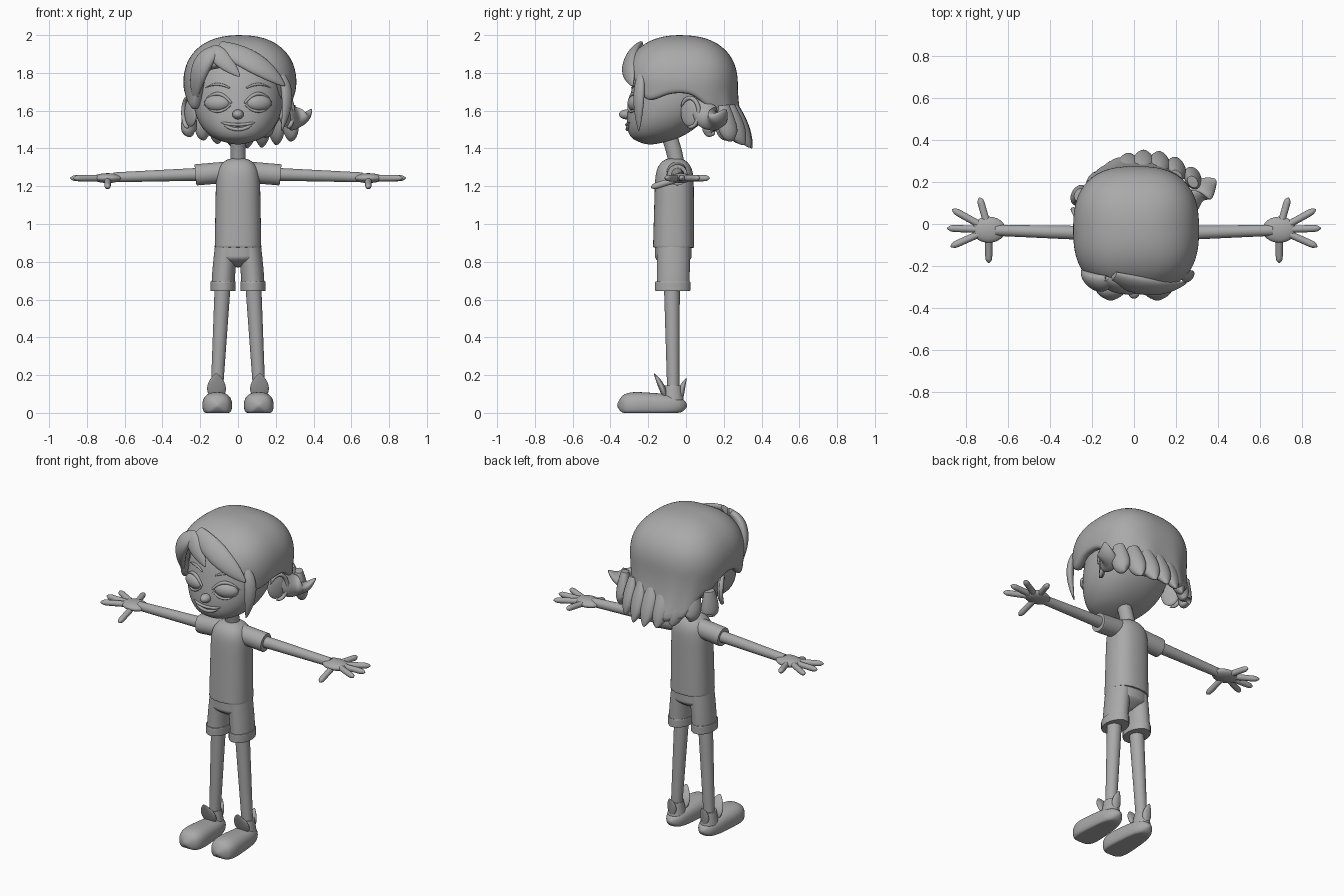
import bpy, bmesh
from math import sin, cos, pi, radians, degrees, copysign
from mathutils import Vector

if "Cube" in bpy.data.objects:
    bpy.data.objects.remove(bpy.data.objects["Cube"], do_unlink=True)

GREY = (.4, .4, .4, 1)
clay = bpy.data.materials.new("clay_grey")
clay.use_nodes = True
clay.diffuse_color = GREY
clay.node_tree.nodes["Principled BSDF"].inputs["Base Color"].default_value = GREY

X, Y, Z = Vector((1, 0, 0)), Vector((0, 1, 0)), Vector((0, 0, 1))
SCALP_CENTRE = Vector((0, 0, 1.7))
ROUND = 2.2


# Profile rules: scale of the cross-section along a part
def straight(t):
    return 1


def taper(amount):
    return lambda t: 1 - amount * t


def leaf(t):
    return max(0, sin(pi * (.15 + .85 * t))) ** .7


def capsule(t):
    return (1 - abs(2 * t - 1) ** 8) ** .5


def egg(t):
    return max(0, 1 - abs(2 * t - 1) ** ROUND) ** (1 / ROUND)


def power(value, exponent):
    return copysign(abs(value) ** (2 / exponent), value)


def curve(*points):
    """Straight path through two points or a bent path through three."""
    p = [Vector(point) for point in points]
    if len(p) == 2:
        return lambda t: p[0].lerp(p[1], t)
    return lambda t: p[0] * (1 - t) * (1 - 2 * t) + p[1] * 4 * t * (1 - t) + p[2] * t * (2 * t - 1)


def finish(name, bm, mirror=False, subsurf=2, solid=0):
    bmesh.ops.recalc_face_normals(bm, faces=bm.faces)
    mesh = bpy.data.meshes.new(name)
    for face in bm.faces:
        face.smooth = True
    bm.to_mesh(mesh)
    bm.free()
    mesh.materials.append(clay)
    part = bpy.data.objects.new(name, mesh)
    bpy.context.scene.collection.objects.link(part)
    if mirror:
        part.modifiers.new("mirror", "MIRROR").use_mirror_merge = False
    if solid:
        shell = part.modifiers.new("thickness", "SOLIDIFY")
        shell.thickness, shell.offset = solid, -1
    if subsurf:
        smooth = part.modifiers.new("smooth", "SUBSURF")
        smooth.levels = smooth.render_levels = subsurf


def sweep(name, path, width, depth, shape=straight, ref=None, mirror=False,
          exponent=2, sides=14, steps=8, axis=None, floor=False):
    """Loft along a path; the width runs along ref, or along the scalp when ref is missing."""
    bm = bmesh.new()
    crease = bm.edges.layers.float.new("crease_edge")
    loops = []
    for i in range(steps + 1):
        t = i / steps
        centre = path(t)
        along = axis or (path(min(1, t + .01)) - path(max(0, t - .01))).normalized()
        side = ref - along * ref.dot(along) if ref else along.cross(centre - SCALP_CENTRE)
        side.normalize()
        up = along.cross(side)
        scale = max(.1, shape(t))
        loop = []
        for k in range(sides):
            a = 2 * pi * k / sides
            p = centre + (side * width * power(cos(a), exponent) + up * depth * power(sin(a), exponent)) * scale
            if floor:
                p.z = max(0, p.z)
            loop.append(bm.verts.new(p))
        loops.append(loop)
    for a, b in zip(loops, loops[1:]):
        for k in range(sides):
            m = (k + 1) % sides
            bm.faces.new((a[k], a[m], b[m], b[k]))
    for t, loop in enumerate((loops[0], loops[-1])):
        cap = bm.faces.new(loop)
        if shape(t) > .5:
            for edge in cap.edges:
                edge.smooth = False
                edge[crease] = .9
    finish(name, bm, mirror)


def ellipsoid(name, centre, size, turn=0, mirror=False):
    bm = bmesh.new()
    bmesh.ops.create_uvsphere(bm, u_segments=24, v_segments=16, radius=1)
    bmesh.ops.scale(bm, vec=size, verts=bm.verts)
    for v in bm.verts:
        x, y, z = v.co
        v.co = Vector((x * cos(turn) - y * sin(turn), x * sin(turn) + y * cos(turn), z)) + Vector(centre)
    finish(name, bm, mirror, subsurf=0)


# Head: an egg whose jaw slides forward
CHIN, HEIGHT, HALF_WIDTH, HALF_DEPTH = 1.42, .52, .24, .23


def skull_centre(t):
    return Vector((0, -.05 - .14 * (1 - t) ** 3, CHIN + HEIGHT * t))


def on_face(x, z):
    t = (z - CHIN) / HEIGHT
    across = min(1, abs(x) / (HALF_WIDTH * egg(t)))
    y = skull_centre(t).y - HALF_DEPTH * egg(t) * (1 - across ** ROUND) ** (1 / ROUND)
    return Vector((x, y, z))


sweep("head", skull_centre, HALF_WIDTH, HALF_DEPTH, egg, X, exponent=ROUND, sides=24, steps=20, axis=Z)


def face_arc(name, x, z, half, rise, radius, mirror=False):
    """Thin ridge lying on the face, bowed up or down."""
    def path(t):
        s = 2 * t - 1
        return on_face(x + half * s, z + rise * (1 - s * s))
    sweep(name, path, radius, radius, leaf if mirror else capsule, Z, mirror, sides=8)


ellipsoid("eye", on_face(.11, 1.64) + Y * .015, (.07, .035, .043), .3, True)
face_arc("upper_eyelid", .11, 1.64, .075, .05, .011, True)
face_arc("lower_eyelid", .11, 1.63, .07, -.035, .008, True)
face_arc("eyebrow", .11, 1.72, .065, .02, .008, True)
face_arc("upper_lip", 0, 1.54, .095, -.015, .009)
face_arc("lower_lip", 0, 1.53, .08, -.03, .01)
ellipsoid("nose", (0, -.315, 1.58), (.03, .04, .026))

# Ears
ellipsoid("ear", (.25, .02, 1.59), (.018, .055, .075), -.55, True)


def rim_path(t):
    a = radians(270 * t - 110)
    return Vector((.265 + .025 * cos(a), .02 + .05 * cos(a), 1.59 + .08 * sin(a)))


sweep("ear_rim", rim_path, .013, .013, capsule, X, True, sides=8, steps=10)

# Hair cap: hem heights at even angles, from the back round by the right
HEM = (1.45, 1.46, 1.6, 1.69, 1.6, 1.83, 1.86, 1.78, 1.65, 1.69, 1.6, 1.46, 1.45)


def hem_height(a):
    s = (a + pi) / (2 * pi) * (len(HEM) - 1)
    i = min(int(s), len(HEM) - 2)
    blend = (1 - cos(pi * (s - i))) / 2
    return HEM[i] + (HEM[i + 1] - HEM[i]) * blend


bm = bmesh.new()
crown = bm.verts.new((0, -.03, 2))
columns, rows, last = 72, 18, None
for j in range(1, rows + 1):
    ring = []
    for k in range(columns):
        a = 2 * pi * k / columns - pi
        z = 2 - (2 - hem_height(a)) * (j / rows) ** 1.8
        rise = max(0, (z - 1.74) / .26)
        drop = max(0, (1.74 - z) / .3)
        back = max(0, -cos(a))
        scale = (1 - rise ** 2.3) ** (1 / 2.3) * (1 + .02 * cos(13 * a) * drop * back)
        ring.append(bm.verts.new((.01 + .3 * scale * power(sin(a), 2.6) * (1 - .12 * drop),
                                  -.025 - .3 * scale * power(cos(a), 2.6) + .06 * back * drop ** 2, z)))
    for k in range(columns):
        m = (k + 1) % columns
        bm.faces.new((last[k], last[m], ring[m], ring[k]) if last else (crown, ring[m], ring[k]))
    last = ring
finish("hair_cap", bm, subsurf=1, solid=.05)

# Fringe and side strands
sweep("fringe_middle", curve((-.14, -.26, 1.93), (-.08, -.3, 1.87), (.01, -.33, 1.78)), .05, .025, leaf)
sweep("fringe_sweep", curve((-.1, -.25, 1.94), (.09, -.3, 1.85), (.25, -.28, 1.73)), .065, .03, leaf)
sweep("fringe_right", curve((-.12, -.27, 1.92), (-.2, -.27, 1.82), (-.23, -.2, 1.64)), .06, .035, leaf)
sweep("hanging_strand", curve((.23, -.24, 1.79), (.26, -.25, 1.66), (.23, -.25, 1.49)), .036, .022, leaf)
sweep("left_flick", curve((.24, .06, 1.66), (.31, .14, 1.55), (.39, .21, 1.61)), .075, .04, leaf)

# Ragged locks along the back
for i in range(8):
    x = .077 * i - .26
    spread = (x - .06) ** 2
    y, z = .35 - 2 * spread, 1.4 + .9 * spread
    sweep(f"back_lock_{i + 1}", curve((x, y * .55 + .06, 1.63), (x, y * .8 + .02, 1.5), (x, y, z)), .055, .04, leaf)

# Neck and shirt
sweep("neck", curve((0, -.05, 1.3), (0, -.06, 1.37), (0, -.09, 1.47)), .042, .043, ref=X)
sweep("shirt", curve((0, -.066, .875), (0, -.06, 1.35)), .125, .11, lambda t: 1 - .07 * t - .55 * t ** 14,
      X, exponent=2.4, sides=20, steps=18)
sweep("sleeve", curve((.05, -.05, 1.275), (.225, -.046, 1.26)), .056, .058, ref=Y, mirror=True)

# Arms and hands
sweep("arm", curve((.15, -.045, 1.265), (.66, -.03, 1.247)), .036, .036, taper(.25), Y, True)
PALM = Vector((.69, -.027, 1.243))
ellipsoid("palm", PALM, (.08, .062, .026), mirror=True)
for name, angle in (("thumb", -90), ("index_finger", -24), ("middle_finger", 2), ("ring_finger", 29), ("little_finger", 74)):
    a = radians(angle)
    reach = .16 if abs(angle) > 60 else .2
    tip = PALM + Vector((cos(a), sin(a), 0)) * reach
    if name == "thumb":
        tip.z -= .05
    sweep(name, curve(PALM, tip), .018, .018, capsule, Z, True, sides=10, steps=12)

# Shorts
sweep("shorts_hips", curve((0, -.067, .77), (0, -.067, .9)), .118, .1, lambda t: .3 + .7 * min(1, 3 * t), X, exponent=2.4)
sweep("shorts_leg", curve((.06, -.067, .89), (.073, -.067, .77), (.079, -.068, .68)), .063, .09, ref=X, mirror=True)
sweep("shorts_cuff", curve((.079, -.07, .695), (.079, -.07, .645)), .069, .097, ref=X, mirror=True, steps=3)

# Legs
sweep("leg", curve((.08, -.075, .7), (.114, -.067, .08)), .044, .044, taper(.26), X, True)

# Shoes
sweep("shoe", curve((.11, -.365, .04), (.11, .007, .04)), .09, .08,
      lambda t: (1 - (2 * t - 1) ** 4) ** .5 * (1 - .33 * t), X, True, exponent=2.4, sides=20, steps=16, floor=True)
sweep("shoe_collar", curve((.112, -.07, .07), (.113, -.069, .145)), .052, .06, taper(.25), X, True)
sweep("shoe_tongue", curve((.113, -.11, .08), (.114, -.13, .14), (.115, -.17, .21)), .052, .018, leaf, X, True)
sweep("heel_tab", curve((.112, -.022, .08), (.112, -.02, .13), (.112, .003, .185)), .03, .016, leaf, X, True)
